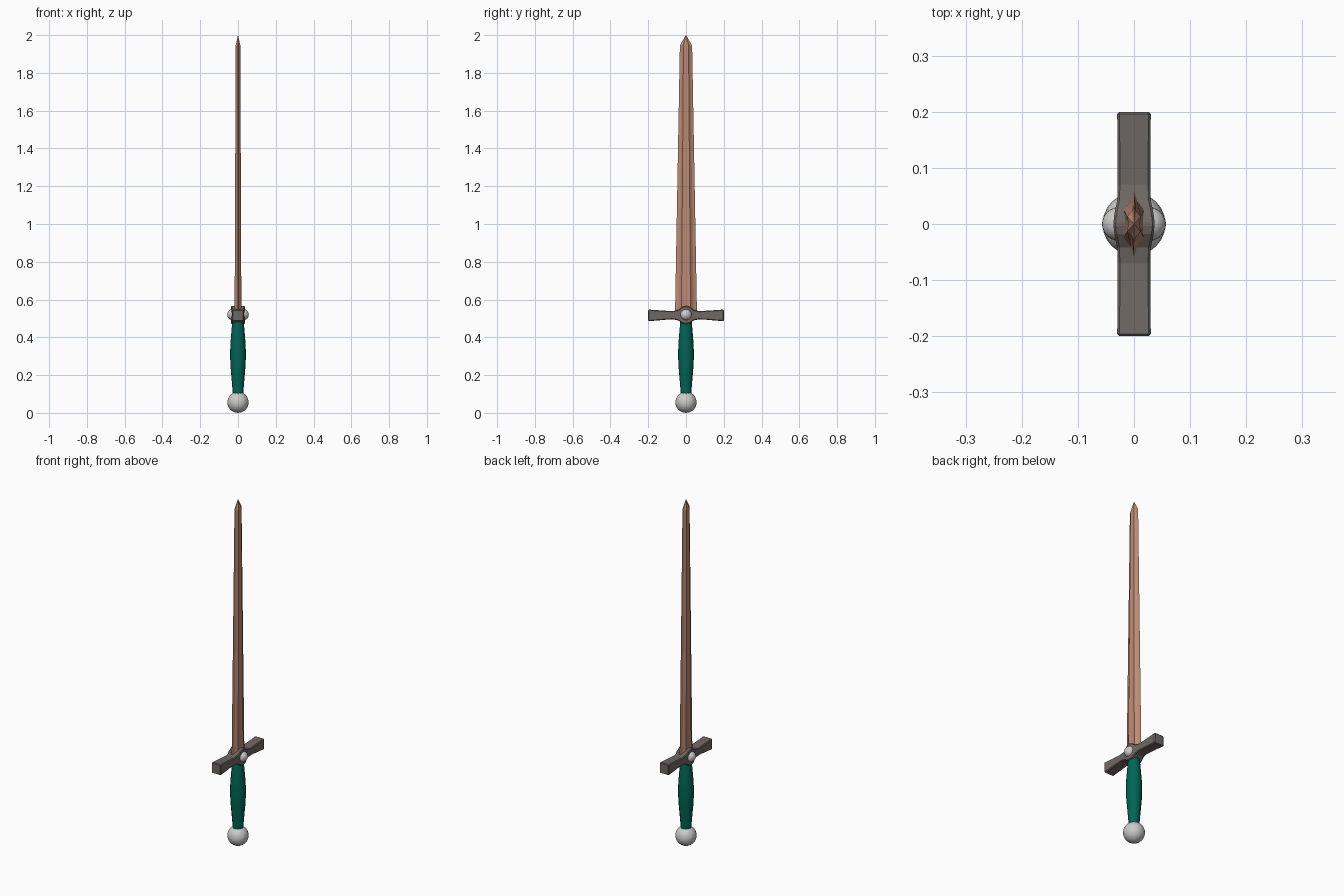
import bpy, bmesh, math

if "Cube" in bpy.data.objects:
    bpy.data.objects.remove(bpy.data.objects["Cube"])


def material(name, rgb):
    m = bpy.data.materials.new(name)
    m.diffuse_color = (*rgb, 1)
    m.use_nodes = True
    m.node_tree.nodes["Principled BSDF"].inputs["Base Color"].default_value = m.diffuse_color
    return m


COPPER = material("copper", (0.52, 0.26, 0.18))
TEAL = material("teal leather", (0.0, 0.13, 0.09))
IRON = material("dark iron", (0.16, 0.14, 0.13))
SILVER = material("pale silver", (0.6, 0.6, 0.6))


def loft(name, rings, mat, angle=None):
    """Skin a list of equal-length rings and cap both ends."""
    bm = bmesh.new()
    loops = [[bm.verts.new(p) for p in ring] for ring in rings]
    n = len(loops[0])
    for a, b in zip(loops, loops[1:]):
        for i in range(n):
            j = (i + 1) % n
            bm.faces.new((a[i], a[j], b[j], b[i]))
    bm.faces.new(loops[0][::-1])
    bm.faces.new(loops[-1])
    bmesh.ops.recalc_face_normals(bm, faces=bm.faces)
    me = bpy.data.meshes.new(name)
    bm.to_mesh(me)
    bm.free()
    me.materials.append(mat)
    ob = bpy.data.objects.new(name, me)
    bpy.context.collection.objects.link(ob)
    if angle:
        smooth(ob, angle)
    return ob


def smooth(ob, angle):
    bpy.ops.object.select_all(action='DESELECT')
    ob.select_set(True)
    bpy.context.view_layer.objects.active = ob
    bpy.ops.object.shade_smooth_by_angle(angle=math.radians(angle))


def ball(name, loc, r, mat):
    bpy.ops.mesh.primitive_uv_sphere_add(segments=24, ring_count=14, radius=r, location=loc)
    ob = bpy.context.object
    ob.name = name
    ob.data.materials.append(mat)
    smooth(ob, 40)


# Pommel and the two guard studs
ball("pommel", (0, 0, 0.056), 0.056, SILVER)
for side, label in ((-1, "left"), (1, "right")):
    ball(label + "_guard_stud", (side * 0.027, 0, 0.52), 0.03, SILVER)

# Swelling grip
grip = [(0.09, 0.028), (0.12, 0.029), (0.18, 0.034), (0.25, 0.040), (0.31, 0.042),
        (0.37, 0.040), (0.43, 0.035), (0.49, 0.030)]
loft("grip", [[(r * math.cos(k * math.tau / 12), r * math.sin(k * math.tau / 12), z)
               for k in range(12)] for z, r in grip], TEAL, 40)

# Cross guard: half profile of (y, half width, bottom, top), mirrored along y
half = [(0, 0.037, 0.470, 0.567), (0.018, 0.035, 0.474, 0.562), (0.042, 0.030, 0.490, 0.545),
        (0.07, 0.029, 0.495, 0.539), (0.11, 0.029, 0.493, 0.541), (0.20, 0.030, 0.485, 0.547)]
stations = [(-y, *s) for y, *s in half[:0:-1]] + [(y, *s) for y, *s in half]
guard = loft("cross_guard", [[(-w, y, b), (w, y, b), (w, y, t), (-w, y, t)]
                             for y, w, b, t in stations], IRON)
bevel = guard.modifiers.new("soft edges", 'BEVEL')
bevel.width = 0.004
bevel.segments = 1

# Blade: hollow-ground edges with a raised, fullered spine, tapering to a point
quarter = [(0.0, 0.058), (0.006, 0.040), (0.018, 0.024), (0.016, 0.009)]
right = quarter + [(x, -y) for x, y in quarter[::-1]]
section = right + [(-x, -y) for x, y in right[1:-1]]
levels = [(0.53, 1.0, 1.0), (1.945, 0.68, 0.56), (2.0, 0.01, 0.01)]
loft("blade", [[(x * sx, y * sy, z) for x, y in section] for z, sx, sy in levels], COPPER)
